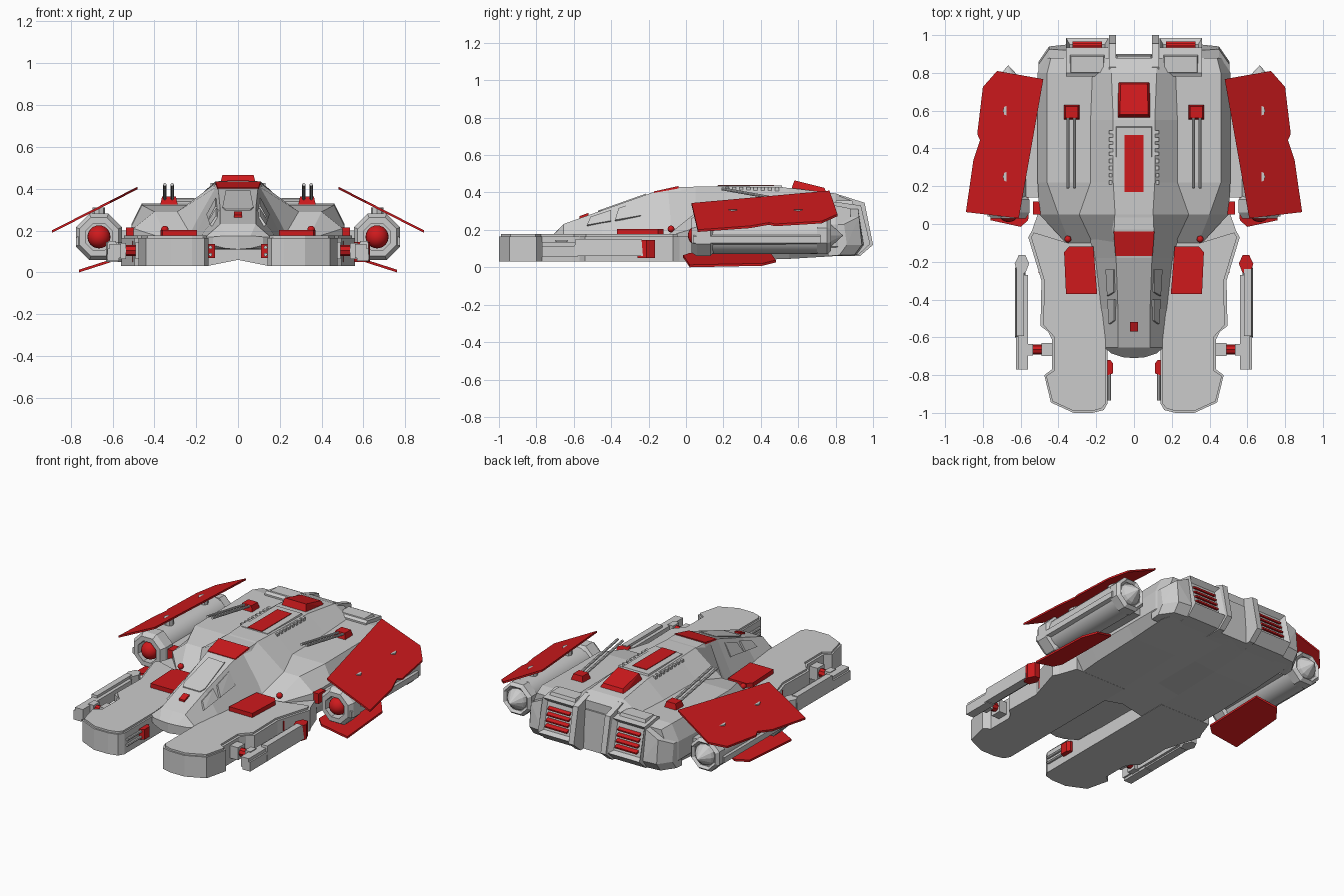
import bpy, bmesh, math
from mathutils import Vector, Matrix

if "Cube" in bpy.data.objects:
    bpy.data.objects.remove(bpy.data.objects["Cube"])

RED = bpy.data.materials.new("red_paint")
RED.diffuse_color = (0.62, 0.01, 0.012, 1)
RED.use_nodes = True
RED.node_tree.nodes["Principled BSDF"].inputs["Base Color"].default_value = RED.diffuse_color


def make(name, bm, red=False, mirror=True, smooth=False):
    bmesh.ops.recalc_face_normals(bm, faces=bm.faces)
    me = bpy.data.meshes.new(name)
    bm.to_mesh(me)
    bm.free()
    ob = bpy.data.objects.new(name, me)
    bpy.context.collection.objects.link(ob)
    if red:
        me.materials.append(RED)
    if smooth:
        bpy.ops.object.select_all(action='DESELECT')
        ob.select_set(True)
        bpy.context.view_layer.objects.active = ob
        bpy.ops.object.shade_smooth_by_angle(angle=math.radians(35))
    if mirror:
        ob.modifiers.new("mirror", 'MIRROR')
    return ob


def solid(name, pts, red=False, mirror=True, recess=0):
    """Convex block around points; optional recessed rear face."""
    bm = bmesh.new()
    for p in pts:
        bm.verts.new(p)
    bmesh.ops.convex_hull(bm, input=bm.verts)
    bmesh.ops.dissolve_limit(bm, angle_limit=0.02, verts=bm.verts, edges=bm.edges)
    if recess:
        bmesh.ops.recalc_face_normals(bm, faces=bm.faces)
        back = max(bm.faces, key=lambda f: f.normal.y)
        bmesh.ops.inset_region(bm, faces=[back], thickness=0.028)
        bmesh.ops.translate(bm, verts=back.verts, vec=back.normal * -recess)
    return make(name, bm, red, mirror)


def box(name, x0, x1, y0, y1, z0, z1, red=False, mirror=True, taper=0):
    t = taper
    return solid(name, [(x, y, z0) for x in (x0, x1) for y in (y0, y1)] +
                 [(x, y, z1) for x in (x0 + t, x1 - t) for y in (y0 + t, y1 - t)], red, mirror)


def plate(name, outline, low, high, red=False, mirror=True):
    """Top-view outline between two height functions."""
    bm = bmesh.new()
    a = [bm.verts.new((x, y, low(x, y))) for x, y in outline]
    b = [bm.verts.new((x, y, high(x, y))) for x, y in outline]
    bm.faces.new(a)
    bm.faces.new(b)
    n = len(a)
    for i in range(n):
        j = (i + 1) % n
        bm.faces.new((a[i], a[j], b[j], b[i]))
    return make(name, bm, red, mirror)


def loft(name, rings):
    """Half body skinned through cross-sections, mirrored across x."""
    bm = bmesh.new()
    rows = [[bm.verts.new(p) for p in r] for r in rings]
    for r, s in zip(rows, rows[1:]):
        for i in range(len(r) - 1):
            bm.faces.new((r[i], r[i + 1], s[i + 1], s[i]))
    bm.faces.new(rows[0])
    bm.faces.new(rows[-1])
    return make(name, bm)


def lathe(name, profile, cx, cz, n, red=False, smooth=False, turn=0.0):
    """Profile of (radius, y) spun around a y-parallel axis."""
    bm = bmesh.new()
    rows = []
    for k in range(n):
        a = 2 * math.pi * k / n + turn
        rows.append([bm.verts.new((cx + r * math.cos(a), y, cz + r * math.sin(a))) for r, y in profile])
    for k in range(n):
        r, s = rows[k], rows[(k + 1) % n]
        for i in range(len(profile) - 1):
            bm.faces.new((r[i], r[i + 1], s[i + 1], s[i]))
    bmesh.ops.remove_doubles(bm, verts=bm.verts, dist=1e-5)
    return make(name, bm, red, True, smooth)


def rod(name, p, q, r, red=False, n=8):
    p, q = Vector(p), Vector(q)
    bm = bmesh.new()
    m = Matrix.Translation((p + q) / 2) @ (q - p).to_track_quat('Z', 'Y').to_matrix().to_4x4()
    bmesh.ops.create_cone(bm, cap_ends=True, segments=n, radius1=r, radius2=r, depth=(q - p).length, matrix=m)
    return make(name, bm, red)


def ball(name, c, r):
    bm = bmesh.new()
    bmesh.ops.create_uvsphere(bm, u_segments=20, v_segments=12, radius=r, matrix=Matrix.Translation(c))
    return make(name, bm, True, True, True)


# forward prongs
plate("front_prong", [(.14, -.95), (.16, -.985), (.22, -1), (.32, -1), (.44, -.945), (.475, -.8), (.435, -.77),
                      (.435, -.61), (.455, -.57), (.495, -.54), (.49, -.3), (.56, -.07), (.54, -.035), (.5, .08), (.14, .08)],
      lambda x, y: .03, lambda x, y: .165)
plate("prong_deck", [(.15, -.95), (.17, -.975), (.22, -.99), (.32, -.99), (.432, -.938), (.465, -.805), (.42, -.775),
                     (.42, -.6), (.48, -.535), (.475, -.3), (.545, -.07), (.53, -.045), (.35, -.1), (.15, -.1)],
      lambda x, y: .16, lambda x, y: .177)

# main hull
hull_rows = []
for y, wt, zt, wr, zs, ws, ze, we, zb in [
        (-.10, .10, .412, .22, .17, .34, .165, .36, .03), (.05, .10, .432, .29, .29, .40, .21, .50, .03),
        (.22, .11, .434, .23, .322, .46, .22, .51, .035), (.55, .11, .425, .23, .325, .46, .22, .51, .045),
        (.80, .12, .395, .22, .33, .46, .23, .51, .06), (.88, .12, .365, .20, .315, .44, .22, .48, .065)]:
    hull_rows.append([(0, y, zt), (wt, y, zt), (wr, y, zs), (ws, y, zs), (we, y, ze),
                      (we, y, .11), (we - .05, y, zb), (.15, y, zb), (0, y, .06)])
loft("main_hull", hull_rows)

# cockpit
roof = lambda y: .40 + .355 * (y + .18)
base = lambda y: .155 + .115 * (y + .65)
rows = [[(0, -.71, .175), (.06, -.705, .175), (.12, -.685, .17), (.12, -.685, .13), (.06, -.70, .115), (0, -.705, .11)]]
for y, wt, zt, wb in [(-.655, .085, roof(-.655), base(-.655)), (-.45, .085, roof(-.45), base(-.45)),
                      (-.18, .095, .40, base(-.18)), (-.03, .105, .43, .25), (.1, .10, .43, .24)]:
    rows.append([(0, y, zt), (wt, y, zt), (wb, y, .17), (wb, y, .13), (.12, y, .11), (0, y, .11)])
loft("cockpit", rows)
plate("windscreen", [(.052, -.22), (.058, -.215), (.074, -.44), (.06, -.47), (-.06, -.47), (-.074, -.44), (-.058, -.215)],
      lambda x, y: roof(y) - .01, lambda x, y: roof(y) + .006, mirror=False)


def side(y, t, off):
    return (.088 + (base(y) - .088) * t + off, y, roof(y) + (.17 - roof(y)) * t + off * .6)


for y0, y1 in ((-.53, -.40), (-.38, -.24)):
    solid("side_window", [side(y, t, o) for y, t in ((y0 + .02, .14), (y1, .12), (y1, .5), (y0, .5)) for o in (-.008, .006)])
plate("roof_band", [(-.098, -.17), (.098, -.17), (.108, -.04), (-.108, -.04)],
      lambda x, y: .38, lambda x, y: .406 + (y + .17) * .22, True, False)
plate("nose_light", [(-.02, -.57), (.02, -.57), (.02, -.52), (-.02, -.52)],
      lambda x, y: roof(y) - .02, lambda x, y: roof(y) + .012, True, False)

# spine details
box("spine_plate", -.10, .10, .16, .52, .41, .437, mirror=False, taper=.008)
box("spine_panel", -.05, .05, .17, .47, .42, .441, True, False)
solid("spine_intake", [(s * x, y, z) for s in (-1, 1) for x, y, z in (
    (.088, .56, .41), (.075, .58, .465), (.07, .74, .425), (.085, .755, .39))], True, False)
for i in range(8):
    box("spine_slat", .108, .132, .21 + i * .038, .23 + i * .038, .39, .428)

# deck hatches and lights
plate("deck_hatch", [(.195, -.37), (.36, -.37), (.37, -.15), (.345, -.12), (.215, -.12)],
      lambda x, y: .17, lambda x, y: .204, True)
ball("deck_light", (.35, -.08, .205), .018)

# twin-barrel turrets
box("turret", .285, .375, .55, .635, .31, .362, True, taper=.012)
for x in (.315, .35):
    rod("turret_barrel", (x, .57, .352), (x, .19, .42), .008)

# inner prong guns
solid("inner_gun_mount", [(x, y, z) for z in (.07, .135) for x, y in ((.15, -.72), (.125, -.72), (.11, -.74), (.11, -.79), (.15, -.805))], True)
for z in (.085, .12):
    rod("inner_gun_barrel", (.132, -.79, z), (.132, -.935, z), .009)

# outboard side guns
box("side_gun_body", .575, .63, -.60, -.23, .06, .15, taper=.008)
box("side_gun_rail", .56, .615, -.77, -.27, .07, .135)
box("side_gun_muzzle", .57, .625, -.77, -.58, .055, .115)
box("side_gun_bracket", .535, .575, -.695, -.635, .065, .14)
rod("side_gun_link", (.46, -.665, .105), (.545, -.665, .105), .027, True)
box("side_gun_socket", .43, .49, -.70, -.63, .065, .145)
for s in (-1, 1):
    solid("side_gun_tail", [(s * x, y, z) for z in (.05, .145) for x, y in
                            ((.575, -.26), (.555, -.21), (.575, -.165), (.61, -.165), (.632, -.21), (.615, -.26))], s > 0, False)
box("side_marker", .47, .505, -.26, -.175, .05, .15, True)

# engine nacelles
CX, CZ = .665, .17
lathe("nacelle_body", [(0, .10), (.098, .10), (.1, .74), (.085, .755), (0, .755)], CX, CZ, 20, smooth=True)
lathe("nacelle_front_ring", [(.07, .09), (.07, .03), (.10, .03), (.12, .06), (.12, .13), (.095, .15), (.07, .09)],
      CX, CZ, 8, turn=math.pi / 8)
lathe("nacelle_rear_ring", [(.075, .70), (.108, .70), (.108, .755), (.09, .775), (.075, .76), (.075, .70)],
      CX, CZ, 8, turn=math.pi / 8)
lathe("nacelle_cone", [(0, .75), (.07, .75), (.06, .775), (0, .84)], CX, CZ, 12)
ball("nacelle_ball", (CX, .065, CZ), .055)
box("nacelle_pylon", .48, .60, .14, .66, .13, .20)
box("pylon_cap", .495, .535, .05, .12, .15, .215, True)
solid("nacelle_outer_rail", [(x, y, z) for y in (.04, .72) for x, z in ((.74, .12), (.775, .13), (.775, .165), (.74, .19))])

# wing panels
top = lambda x, y: .41 - .51 * (x - .48)
plate("upper_wing", [(.48, .767), (.725, .81), (.80, .725), (.83, .476), (.815, .444), (.85, .34), (.89, .063), (.61, .03)],
      lambda x, y: top(x, y) - .012, top, True)
rod("upper_wing_strut", (.665, .25, .24), (.665, .25, .31), .03)
rod("upper_wing_strut", (.665, .6, .24), (.665, .6, .31), .03)
low = lambda x, y: .068 - .32 * (x - .57)
plate("lower_wing", [(.55, .45), (.68, .48), (.735, .41), (.76, .02), (.60, -.015), (.56, .02)],
      lambda x, y: low(x, y) - .007, lambda x, y: low(x, y) + .006, True)

# stern engine blocks with louvres
solid("stern_engine", [(x, y, z) for x in (.135, .36) for y, z in
                       ((.78, .34), (.80, .35), (.935, .33), (.985, .125), (.92, .065), (.78, .06))], recess=.03)
box("stern_deck", .15, .345, .79, .90, .32, .356, taper=.012)
for i in range(4):
    z = .17 + i * .034
    y = .985 - (z - .125) * .27
    solid("stern_louvre", [(x, y + a, z + b) for x in (.17, .325) for a, b in ((-.04, .01), (-.04, -.004), (-.008, -.012), (-.006, -.002))], True)
solid("louvre_backing", [(x, y, z) for x in (.163, .332) for y, z in ((.92, .15), (.925, .15), (.885, .29), (.88, .29))], True)
solid("stern_corner", [(x, y, z) for x, y0, y1, zt in ((.355, .92, .95, .315), (.45, .925, .94, .27), (.505, .845, .86, .23))
                       for y, z in ((.76, zt), (y0, zt), (y1, .12), (y1 - .04, .065), (.76, .06))])
solid("stern_fin", [(x, y, z) for x in (.095, .132) for y, z in
                    ((.79, .37), (.83, .385), (.955, .345), (1.0, .12), (.93, .06), (.80, .06))])
box("stern_channel", -.10, .10, .83, .90, .06, .31, mirror=False, taper=.01)
